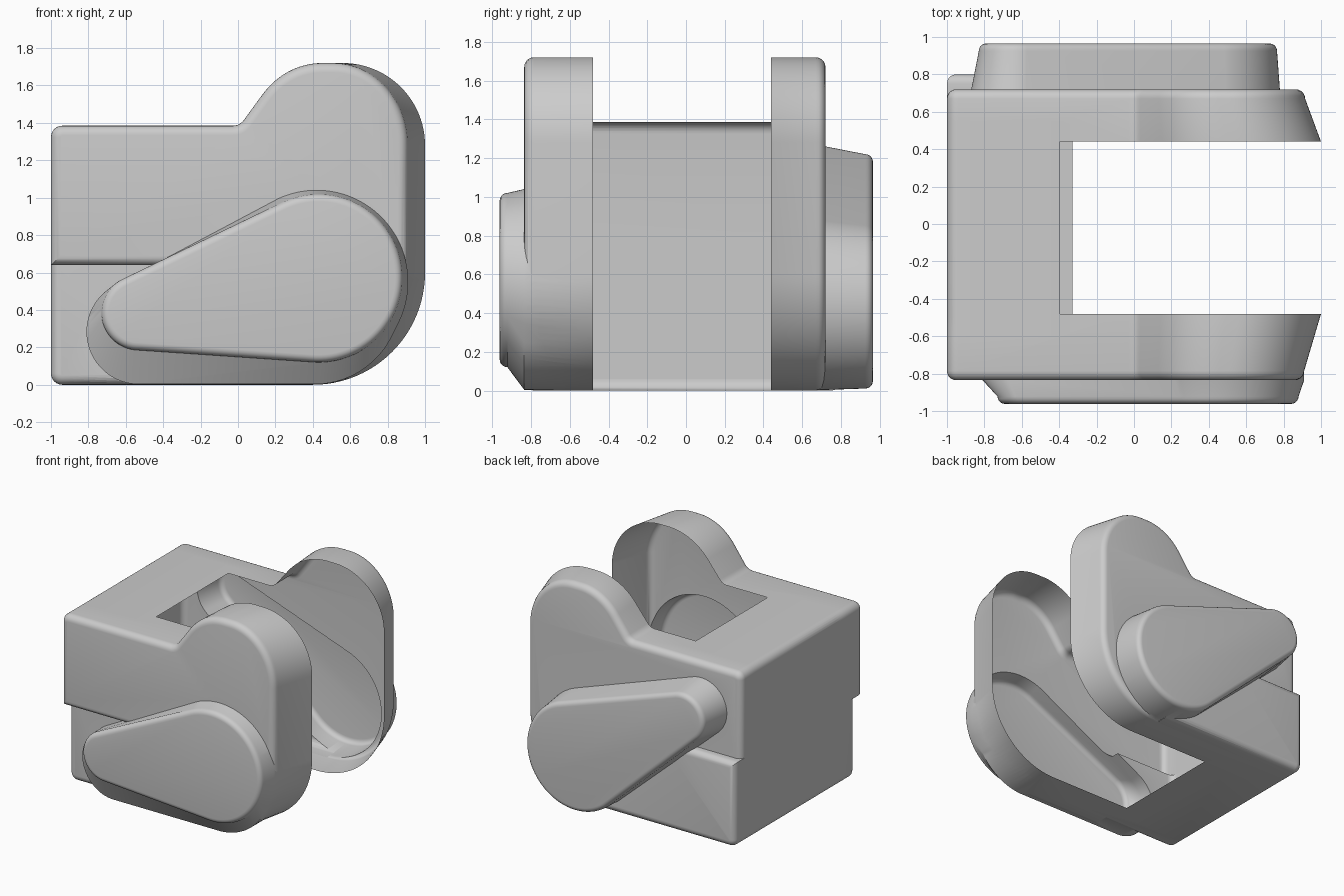
import bpy, bmesh
from math import sin, cos, tan, pi, radians
from mathutils import Vector

old = bpy.data.objects.get("Cube")
if old:
    bpy.data.objects.remove(old, do_unlink=True)

grey = bpy.data.materials.new("plain grey")
grey.use_nodes = True
grey.diffuse_color = (0.6, 0.6, 0.6, 1)
grey.node_tree.nodes["Principled BSDF"].inputs["Base Color"].default_value = (0.6, 0.6, 0.6, 1)


def rounded(corners):
    """Closed x-z outline, anticlockwise, with a fillet radius per corner."""
    ring = []
    for i, (x, z, r) in enumerate(corners):
        p = Vector((x, z))
        a = (Vector(corners[i - 1][:2]) - p).normalized()
        b = (Vector(corners[(i + 1) % len(corners)][:2]) - p).normalized()
        if r == 0:
            ring.append(p)
            continue
        half = a.angle(b) / 2
        centre = p + (a + b).normalized() * r / sin(half)
        start = p + a * r / tan(half) - centre
        sweep = pi - 2 * half
        if a.x * b.y - a.y * b.x > 0:
            sweep = -sweep
        n = 24 if r > 0.2 else 6
        for k in range(n + 1):
            t = sweep * k / n
            ring.append(centre + Vector((start.x * cos(t) - start.y * sin(t),
                                         start.x * sin(t) + start.y * cos(t))))
    return ring


def hull(circles, n=96):
    """Outline wrapped round circles (x, z, radius)."""
    ring = []
    for k in range(n):
        u = Vector((cos(2 * pi * (k + 0.5) / n), sin(2 * pi * (k + 0.5) / n)))
        x, z, r = max(circles, key=lambda c: c[0] * u.x + c[1] * u.y + c[2])
        ring.append(Vector((x, z)) + u * r)
    return ring


def inset(ring, d):
    out = []
    for i, p in enumerate(ring):
        a = (p - ring[i - 1]).normalized()
        b = (ring[(i + 1) % len(ring)] - p).normalized()
        na, nb = Vector((-a.y, a.x)), Vector((-b.y, b.x))
        m = (na + nb).normalized()
        out.append(p + m * d / max(m.dot(na), 0.4))
    return out


def loft(name, levels):
    """Solid through a list of (y, outline) levels."""
    bm = bmesh.new()
    rows = [[bm.verts.new((p.x, y, p.y)) for p in ring] for y, ring in levels]
    n = len(rows[0])
    for lo, hi in zip(rows, rows[1:]):
        for i in range(n):
            j = (i + 1) % n
            bm.faces.new((lo[i], lo[j], hi[j], hi[i]))
    bm.faces.new(rows[0][::-1])
    bm.faces.new(rows[-1])
    if bm.calc_volume(signed=True) < 0:
        bmesh.ops.reverse_faces(bm, faces=bm.faces)
    mesh = bpy.data.meshes.new(name)
    bm.to_mesh(mesh)
    bm.free()
    mesh.materials.append(grey)
    ob = bpy.data.objects.new(name, mesh)
    bpy.context.collection.objects.link(ob)
    return ob


def soft_end(ring, y, side, r):
    """Levels that round the outline over into its outer face."""
    return [(side * (y - r * (1 - sin(a))), inset(ring, r * (1 - cos(a))))
            for a in (radians(18 * k) for k in range(6))]


def wall(name, corners, side, y_in, y_out, squeeze=1.0):
    ring = rounded(corners)
    outer = [Vector((p.x * squeeze if p.x > 0 else p.x, p.y)) for p in ring]
    return loft(name, [(side * y_in, ring)] + soft_end(outer, y_out, side, 0.05))


def pod(name, base, cap, side, y_in, y_base, y_out):
    foot = hull(base)
    return loft(name, [(side * y_in, foot), (side * y_base, foot)]
                + soft_end(hull(cap), y_out, side, 0.04))


FRONT_IN, BACK_IN = 0.48, 0.44
TOP = 1.385

# Cheek outline: low box top, raised round lobe, rounded lower nose
lobe = [(1, 0, 0.6), (1, 1.72, 0.44), (0.278, 1.72, 0.45), (0.01, TOP, 0.08), (-1, TOP, 0.06)]
back_wall = wall("back_wall", [(-1, 0, 0.06)] + lobe, 1, BACK_IN, 0.72, 0.915)
front_wall = wall("front_wall", [(-1, 0.64, 0), (-0.3, 0.64, 0), (-0.3, 0, 0)] + lobe,
                  -1, FRONT_IN, 0.835, 0.91)

# Lower side panels: set back at the front, standing proud at the back
front_panel = wall("front_lower_panel",
                   [(-1, 0, 0.06), (0, 0, 0), (0, 0.75, 0), (-1, 0.75, 0)],
                   -1, FRONT_IN, 0.735)
back_panel = wall("back_lower_panel",
                  [(-1, 0, 0.06), (0.33, 0, 0), (0.33, 0.69, 0), (-1, 0.69, 0)],
                  1, BACK_IN, 0.80)

# Cross box joining the two cheeks
section = rounded([(-1, 0, 0.06), (-0.33, 0, 0), (-0.395, TOP, 0), (-1, TOP, 0.06)])
cross_box = loft("cross_box", [(-0.6, section), (0.55, section)])

# Teardrop pods on the outer faces
front_pod = pod("front_pod",
                [(-0.53, 0.283, 0.28), (0.42, 0.55, 0.49), (0.41, 0.463, 0.46)],
                [(-0.53, 0.385, 0.2), (0.43, 0.57, 0.45)], -1, 0.6, 0.835, 0.962)
back_pod = pod("back_pod",
               [(-0.64, 1.03, 0.23), (0.33, 0.453, 0.45)],
               [(-0.63, 1.02, 0.2), (0.33, 0.445, 0.435)], 1, 0.6, 0.72, 0.965)

# Join everything into one skin
body = cross_box
body.name = "bracket_body"
parts = [back_wall, front_wall, front_panel, back_panel, front_pod, back_pod]
for part in parts:
    mod = body.modifiers.new("join", 'BOOLEAN')
    mod.operation = 'UNION'
    mod.solver = 'EXACT'
    mod.object = part
bpy.context.view_layer.update()
graph = bpy.context.evaluated_depsgraph_get()
skin = bpy.data.meshes.new_from_object(body.evaluated_get(graph))
body.modifiers.clear()
body.data = skin
for part in parts:
    bpy.data.objects.remove(part, do_unlink=True)

# Open the hollow inside: drop the faces that look into the channel
bm = bmesh.new()
bm.from_mesh(skin)
inner = []
for f in bm.faces:
    c, n = f.calc_center_median(), f.normal
    if ((abs(c.y - BACK_IN) < 0.01 and n.y < -0.9)
            or (abs(c.y + FRONT_IN) < 0.01 and n.y > 0.9)
            or (n.x > 0.9 and -FRONT_IN < c.y < BACK_IN)):
        inner.append(f)
bmesh.ops.delete(bm, geom=inner, context='FACES')
bm.to_mesh(skin)
bm.free()

bpy.ops.object.select_all(action='DESELECT')
body.select_set(True)
bpy.context.view_layer.objects.active = body
bpy.ops.object.shade_smooth_by_angle(angle=radians(30))
